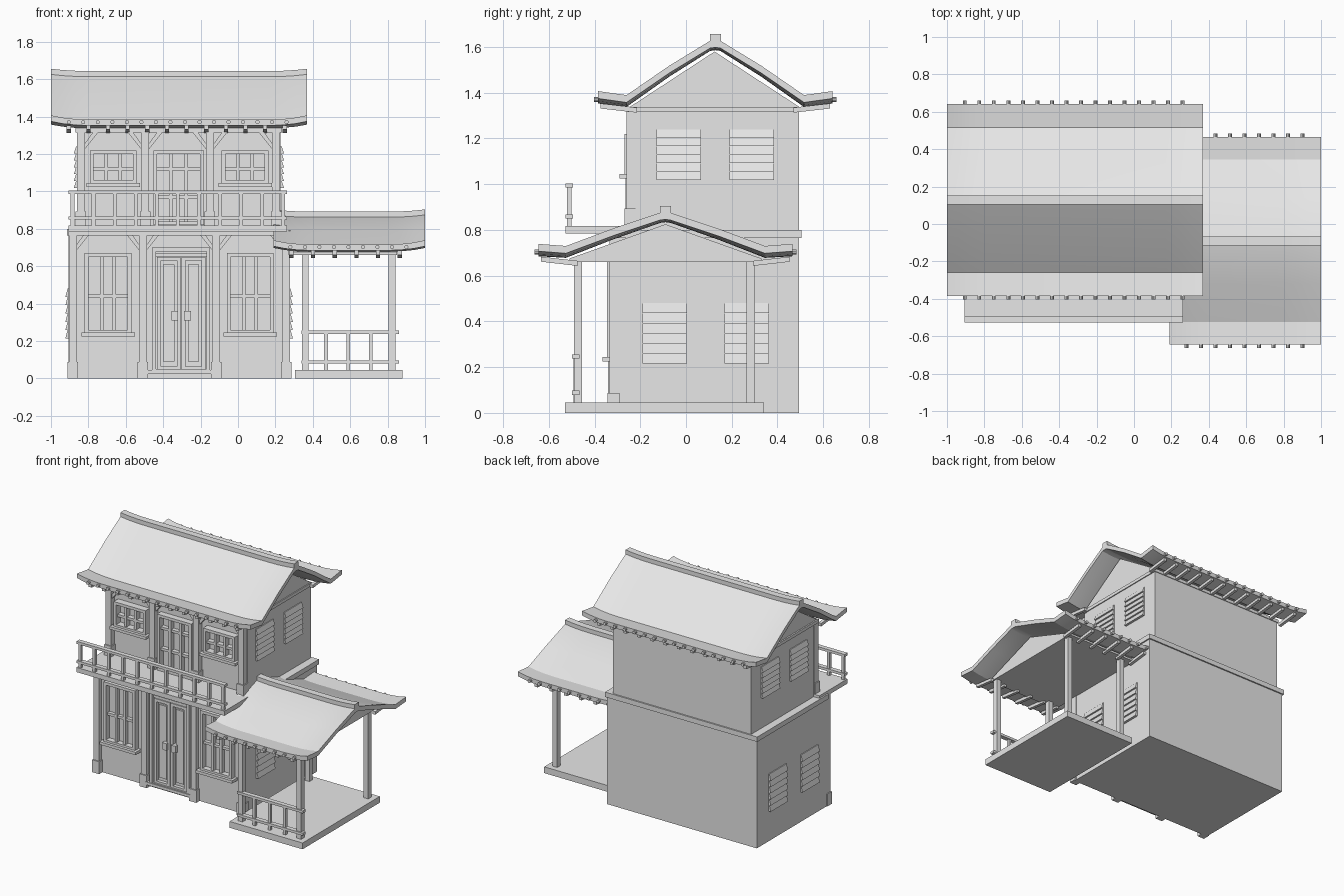
import bpy, bmesh, math
from mathutils import Matrix, Vector

cube = bpy.data.objects.get("Cube")
if cube:
    bpy.data.objects.remove(cube, do_unlink=True)

grey = bpy.data.materials.new("light grey")
grey.use_nodes = True
grey.diffuse_color = (0.8, 0.8, 0.8, 1)
grey.node_tree.nodes["Principled BSDF"].inputs["Base Color"].default_value = (0.8, 0.8, 0.8, 1)


# Helpers
def finish(name, bm, smooth=False):
    bmesh.ops.recalc_face_normals(bm, faces=bm.faces)
    mesh = bpy.data.meshes.new(name)
    bm.to_mesh(mesh)
    bm.free()
    mesh.materials.append(grey)
    obj = bpy.data.objects.new(name, mesh)
    bpy.context.collection.objects.link(obj)
    if smooth:
        bpy.ops.object.select_all(action='DESELECT')
        obj.select_set(True)
        bpy.context.view_layer.objects.active = obj
        bpy.ops.object.shade_smooth_by_angle(angle=math.radians(15))
    return obj


def box(bm, x0, x1, y0, y1, z0, z1):
    size = Matrix.Diagonal((x1 - x0, y1 - y0, z1 - z0, 1))
    mid = Matrix.Translation(((x0 + x1) / 2, (y0 + y1) / 2, (z0 + z1) / 2))
    bmesh.ops.create_cube(bm, size=1, matrix=mid @ size)


def prism(bm, pts, axis, a, b):
    """Extrude a profile along x (points are y, z) or along y (points are x, z)."""
    def place(p, t):
        return Vector((t, p[0], p[1])) if axis == 'x' else Vector((p[0], t, p[1]))
    ends = [[bm.verts.new(place(p, t)) for p in pts] for t in (a, b)]
    n = len(pts)
    for ring in ends:
        bm.faces.new(ring)
    for i in range(n):
        j = (i + 1) % n
        bm.faces.new((ends[0][i], ends[0][j], ends[1][j], ends[1][i]))


def one_box(name, *dims):
    bm = bmesh.new()
    box(bm, *dims)
    finish(name, bm)


def spread(a, b, n):
    return [a + (b - a) * i / (n - 1) for i in range(n)]


# Walls, ledges and gables
one_box("lower_walls", -0.905, 0.275, -0.305, 0.495, 0, 0.78)
one_box("floor_ledge", -0.915, 0.285, -0.3, 0.505, 0.765, 0.8)
one_box("upper_walls", -0.86, 0.228, -0.22, 0.495, 0.8, 1.33)
one_box("upper_top_plate", -0.87, 0.235, -0.255, 0.5, 1.315, 1.338)
one_box("lower_front_beam", -0.905, 0.28, -0.335, -0.29, 0.765, 0.79)
bm = bmesh.new()
prism(bm, [(-0.25, 1.335), (0.5, 1.335), (0.125, 1.58)], 'x', -0.86, 0.228)
finish("upper_gable", bm)
bm = bmesh.new()
prism(bm, [(-0.51, 0.66), (0.33, 0.66), (0.33, 0.675), (-0.09, 0.825), (-0.51, 0.675)], 'x', 0.27, 0.85)
finish("porch_gable", bm)


# Facade posts with bases and corner braces
def facade(name, centres, front, z0, z1, reach):
    bm = bmesh.new()
    for x in centres:
        box(bm, x - 0.021, x + 0.021, front, front + 0.05, z0, z1)
        box(bm, x - 0.028, x + 0.028, front - 0.008, front + 0.045, z0, z0 + 0.088)
    finish(name + "_posts", bm)
    bm = bmesh.new()
    for left, right in zip(centres, centres[1:]):
        for x, s in ((left + 0.02, 1), (right - 0.02, -1)):
            prism(bm, [(x, z1 - reach), (x + s * reach * 0.8, z1), (x + s * (reach * 0.8 - 0.03), z1),
                       (x, z1 - reach + 0.03)], 'y', front + 0.012, front + 0.045)
    finish(name + "_braces", bm)


facade("lower", (-0.883, -0.508, -0.117, 0.257), -0.335, 0, 0.775, 0.09)
facade("upper", (-0.84, -0.497, -0.15, 0.204), -0.26, 0.805, 1.325, 0.1)


# Framed openings with glazing bars
def window(name, cx, w, z0, z1, wall, depth, bars, shelves, sill=True):
    bm = bmesh.new()
    a, b, t = cx - w / 2, cx + w / 2, 0.02
    f = wall - depth
    for x in (a, b - t):
        box(bm, x, x + t, f, wall + 0.01, z0, z1)
    for z in (z0, z1 - t):
        box(bm, a + t, b - t, f, wall + 0.01, z, z + t)
    for dx in bars:
        box(bm, cx + dx - 0.009, cx + dx + 0.009, f + 0.01, wall + 0.01, z0 + t, z1 - t)
    for z in shelves:
        box(bm, a + t, b - t, f + 0.015, wall + 0.01, z - 0.009, z + 0.009)
    if sill:
        box(bm, a - 0.018, b + 0.018, f - 0.02, wall + 0.01, z0 - 0.015, z0 + 0.005)
    finish(name, bm)


for side, low, high in (("right", -0.695, -0.667), ("left", 0.065, 0.038)):
    window("lower_window_" + side, low, 0.25, 0.24, 0.67, -0.305, 0.04, (-0.033, 0.033), (0.44,))
    window("upper_window_" + side, high, 0.25, 1.04, 1.22, -0.22, 0.05, (-0.038, 0.038), (1.12,))
window("balcony_door", -0.318, 0.27, 0.82, 1.22, -0.22, 0.045, (-0.042, 0.042), (0.97, 1.12), False)

# Double front door with handles
door_x = -0.304
window("door_frame", door_x, 0.31, 0.03, 0.7, -0.305, 0.035, (), (0.66,), False)
one_box("door_step", -0.495, -0.13, -0.345, -0.3, 0.025, 0.045)
for side, s in (("right", -1), ("left", 1)):
    cx = door_x + s * 0.066
    window("door_leaf_" + side, cx, 0.126, 0.045, 0.65, -0.305, 0.025, (), (), False)
    one_box("door_panel_" + side, cx - 0.03, cx + 0.03, -0.318, -0.3, 0.09, 0.61)
    hx = door_x + s * 0.034
    window("door_handle_" + side, hx, 0.035, 0.31, 0.36, -0.31, 0.035, (), (), False)


# Louvred shutters on the side walls
def shutters(name, wall, s, y_starts, z0, z1):
    bm = bmesh.new()
    step = (z1 - z0) / 6
    teeth = [(wall - s * 0.01, z0)]
    for i in range(6):
        teeth += [(wall + s * 0.018, z0 + i * step), (wall + s * 0.006, z0 + (i + 1) * step)]
    teeth.append((wall - s * 0.01, z1))
    for y in y_starts:
        prism(bm, teeth, 'y', y, y + 0.195)
    finish(name, bm)


for side, s, low, high in (("left", 1, 0.275, 0.228), ("right", -1, -0.905, -0.86)):
    shutters("lower_shutters_" + side, low, s, (-0.19, 0.168), 0.215, 0.48)
    shutters("upper_shutters_" + side, high, s, (-0.13, 0.19), 1.018, 1.24)


# Railings
def railing(name, x0, x1, y, z0, rails, posts):
    bm = bmesh.new()
    for z in rails:
        box(bm, x0, x1, y - 0.016, y + 0.016, z - 0.009, z + 0.009)
    for x in posts:
        box(bm, x - 0.01, x + 0.01, y - 0.01, y + 0.01, z0, rails[0])
    finish(name, bm)


one_box("balcony_deck", -0.905, 0.262, -0.527, -0.21, 0.785, 0.818)
railing("balcony_railing", -0.905, 0.262, -0.51, 0.81, (0.995, 0.858), spread(-0.885, 0.242, 11))

# Porch floor, posts and railing
one_box("porch_floor", 0.305, 0.88, -0.53, 0.34, 0, 0.045)
bm = bmesh.new()
for x in (0.36, 0.823):
    for y in (-0.472, 0.283):
        box(bm, x - 0.018, x + 0.018, y - 0.018, y + 0.018, 0.04, 0.67)
finish("porch_posts", bm)
railing("porch_railing", 0.34, 0.86, -0.482, 0.04, (0.247, 0.088), spread(0.47, 0.71, 3))


# Curved roofs: slab with upturned ends, ridge cap, tile ends and rafters
def roof(name, x0, x1, mid, half, tiles, rafters, rafter_z):
    profile = [(mid - d, z) for d, z in half] + [(mid + d, z) for d, z in reversed(half[:-1])]
    loop = profile + [(y, z - 0.032) for y, z in reversed(profile)]
    reach = half[0][0]
    stations = [(x0, 1), (x0 + 0.06, 0.45), (x0 + 0.13, 0.1), (x0 + 0.2, 0),
                (x1 - 0.2, 0), (x1 - 0.13, 0.1), (x1 - 0.06, 0.45), (x1, 1)]
    bm = bmesh.new()
    cap = bmesh.new()
    rings, cap_rings = [], []
    top = half[-1][1]
    for x, k in stations:
        rings.append([bm.verts.new((x, y, z + k * (0.012 + 0.01 * abs(y - mid) / reach))) for y, z in loop])
        cap_rings.append([cap.verts.new((x, mid + dy, top + dz + k * 0.012)) for dy, dz in
                          ((-0.024, -0.02), (-0.024, 0.026), (0.024, 0.026), (0.024, -0.02))])
    for mesh, sections in ((bm, rings), (cap, cap_rings)):
        mesh.faces.new(sections[0])
        mesh.faces.new(sections[-1])
        n = len(sections[0])
        for p, q in zip(sections, sections[1:]):
            for i in range(n):
                j = (i + 1) % n
                mesh.faces.new((p[i], p[j], q[j], q[i]))
    finish(name + "_slab", bm, True)
    finish(name + "_ridge_cap", cap, True)

    ends, beams = bmesh.new(), bmesh.new()
    eave_z = half[0][1] - 0.014
    for s in (-1, 1):
        for x in tiles:
            place = Matrix.Translation((x, mid + s * reach, eave_z)) @ Matrix.Rotation(math.pi / 2, 4, 'X')
            bmesh.ops.create_cone(ends, cap_ends=True, segments=10, radius1=0.011, radius2=0.011,
                                  depth=0.036, matrix=place)
        for x in rafters:
            out, back = mid + s * (reach - 0.012), mid + s * (reach - 0.17)
            prism(beams, [(out, rafter_z + 0.018), (out, rafter_z + 0.04), (back, rafter_z + 0.022),
                          (back, rafter_z)], 'x', x - 0.011, x + 0.011)
    finish(name + "_tile_ends", ends, True)
    finish(name + "_rafters", beams)


roof("main_roof", -1, 0.37, 0.128, [(0.513, 1.385), (0.388, 1.37), (0.2, 1.503), (0.022, 1.615), (0, 1.618)],
     spread(-0.905, 0.26, 16), spread(-0.905, 0.25, 12), 1.313)
roof("porch_roof", 0.19, 1, -0.09, [(0.555, 0.717), (0.435, 0.71), (0.23, 0.79), (0.022, 0.863), (0, 0.866)],
     spread(0.28, 0.9, 9), spread(0.285, 0.865, 6), 0.643)
